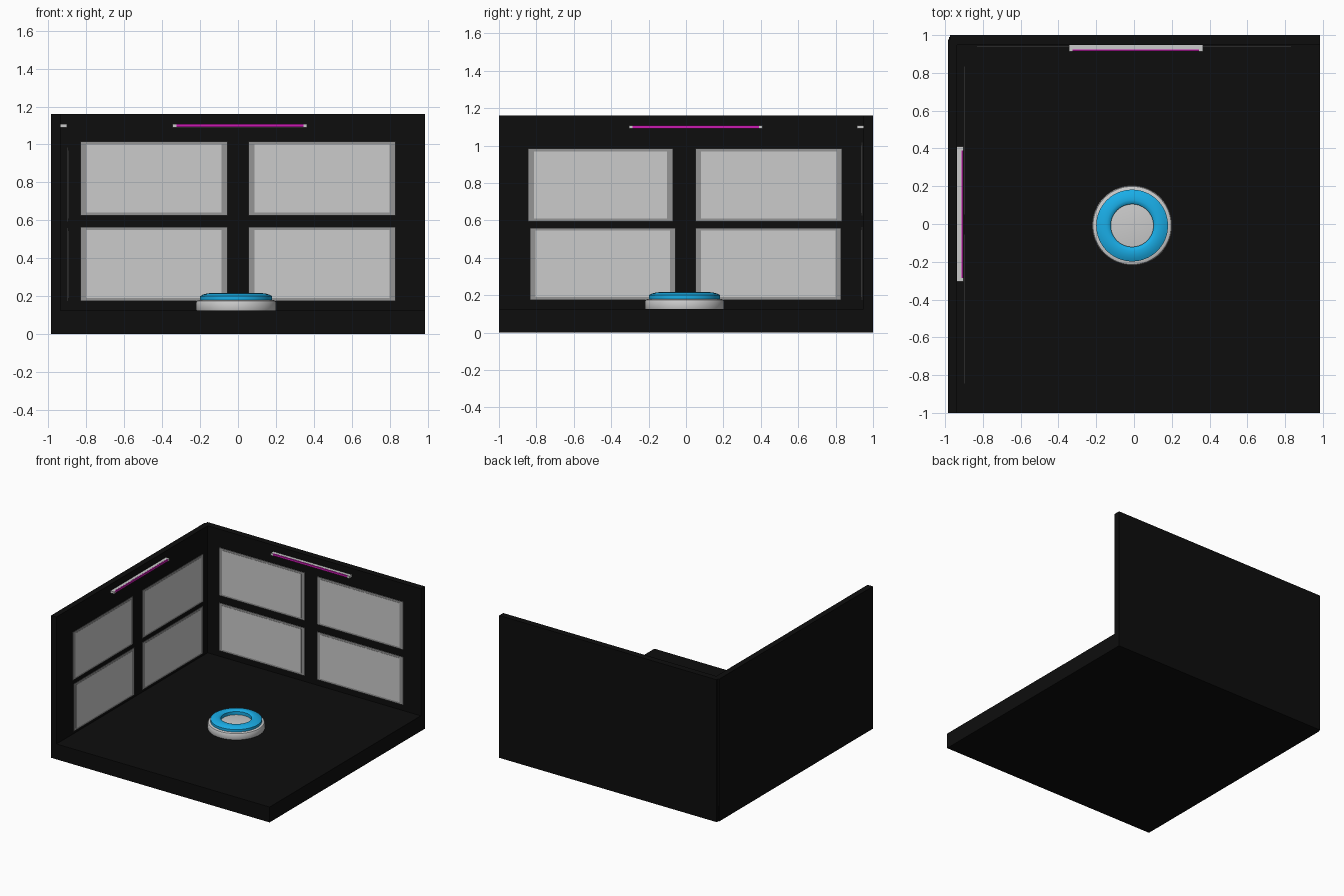
import bpy, bmesh, math
from mathutils import Vector

if "Cube" in bpy.data.objects:
    bpy.data.objects.remove(bpy.data.objects["Cube"])


def material(name, rgb):
    m = bpy.data.materials.new(name)
    m.diffuse_color = (*rgb, 1)
    m.use_nodes = True
    m.node_tree.nodes["Principled BSDF"].inputs["Base Color"].default_value = m.diffuse_color
    return m


BLACK = material("matte_black", (0.004, 0.004, 0.004))
FRAME = material("frame_grey", (0.30, 0.30, 0.30))
MAGENTA = material("magenta_glow", (0.60, 0.01, 0.45))
BLUE = material("bright_blue", (0.01, 0.42, 0.80))


def finish(name, bm, mat=None):
    bmesh.ops.recalc_face_normals(bm, faces=bm.faces)
    me = bpy.data.meshes.new(name)
    bm.to_mesh(me)
    bm.free()
    ob = bpy.data.objects.new(name, me)
    bpy.context.collection.objects.link(ob)
    if mat:
        me.materials.append(mat)
    return ob


def box(name, lo, hi, mat=None):
    lo, hi = Vector(lo), Vector(hi)
    bm = bmesh.new()
    bmesh.ops.create_cube(bm, size=1)
    for v in bm.verts:
        v.co = (lo + hi) / 2 + v.co * (hi - lo)
    return finish(name, bm, mat)


def revolve(name, profile, center, mat=None, closed=False, steps=64):
    bm = bmesh.new()
    vs = [bm.verts.new((r, 0, z)) for r, z in profile]
    pairs = list(zip(vs, vs[1:])) + ([(vs[-1], vs[0])] if closed else [])
    edges = [bm.edges.new(p) for p in pairs]
    bmesh.ops.spin(bm, geom=vs + edges, axis=(0, 0, 1), cent=(0, 0, 0),
                   angle=math.tau, steps=steps)
    bmesh.ops.remove_doubles(bm, verts=bm.verts, dist=1e-4)
    ob = finish(name, bm, mat)
    ob.location = center
    bpy.context.view_layer.objects.active = ob
    ob.select_set(True)
    bpy.ops.object.shade_smooth_by_angle(angle=math.radians(35))
    ob.select_set(False)
    return ob


# Wall mapping: u along wall, d distance out from the wall face, z up
def back_box(name, u, d, z, mat=None):
    f = 0.948
    return box(name, (u[0], f - d[1], z[0]), (u[1], f - d[0], z[1]), mat)


def left_box(name, u, d, z, mat=None):
    f = -0.937
    return box(name, (f + d[0], u[0], z[0]), (f + d[1], u[1], z[1]), mat)


def panel(make, name, u, z, d):
    """Dark-bordered panel with a pale pane just proud of it."""
    make(name + "_frame", u, (d, d + 0.005), z, FRAME)
    mu, mz = 0.04 * (u[1] - u[0]), 0.04 * (z[1] - z[0])
    make(name + "_pane", (u[0] + mu, u[1] - mu), (d + 0.003, d + 0.007),
         (z[0] + mz, z[1] - mz))


def strip_light(make, name, u):
    z = (1.09, 1.108)
    make(name + "_housing", (u[0] + 0.02, u[1] - 0.02), (-0.002, 0.024), z)
    make(name + "_tube", (u[0] + 0.02, u[1] - 0.02), (0.024, 0.032),
         (1.091, 1.107), MAGENTA)
    make(name + "_cap_a", (u[0], u[0] + 0.02), (-0.002, 0.034), z)
    make(name + "_cap_b", (u[1] - 0.02, u[1]), (-0.002, 0.034), z)


# Room shell
box("floor", (-0.98, -1, 0.0), (0.985, 0.99, 0.125), BLACK)
box("back_wall", (-0.975, 0.948, 0.0), (0.985, 1.0, 1.16), BLACK)
box("left_wall", (-0.985, -1, 0.0), (-0.937, 0.978, 1.16), BLACK)

# Wall panels, two by two on each wall
for i, u in enumerate([(-0.83, -0.055), (0.055, 0.83)]):
    for j, z in enumerate([(0.175, 0.565), (0.625, 1.015)]):
        panel(back_box, f"back_panel_{i}{j}", u, z, 0.005)
for j, (z, cols) in enumerate([
        ((0.175, 0.56), [(-0.835, -0.055), (0.05, 0.83)]),
        ((0.595, 0.985), [(-0.845, -0.07), (0.05, 0.835)])]):
    for i, u in enumerate(cols):
        panel(left_box, f"left_panel_{i}{j}", u, z, 0.036)

# Strip lights above the panels
strip_light(back_box, "back_light", (-0.345, 0.365))
strip_light(left_box, "left_light", (-0.305, 0.41))

# Round pedestal with a flattened ring on top
c = (-0.01, -0.008, 0)
revolve("pedestal", [(0, 0.12), (0.208, 0.12), (0.212, 0.13), (0.212, 0.165),
                     (0.207, 0.175), (0.195, 0.18), (0, 0.18)], c)
revolve("ring", [(0.19, 0.175), (0.19, 0.2), (0.175, 0.208), (0.155, 0.214),
                 (0.135, 0.216), (0.12, 0.213), (0.113, 0.206), (0.113, 0.175)],
        c, BLUE, closed=True)
